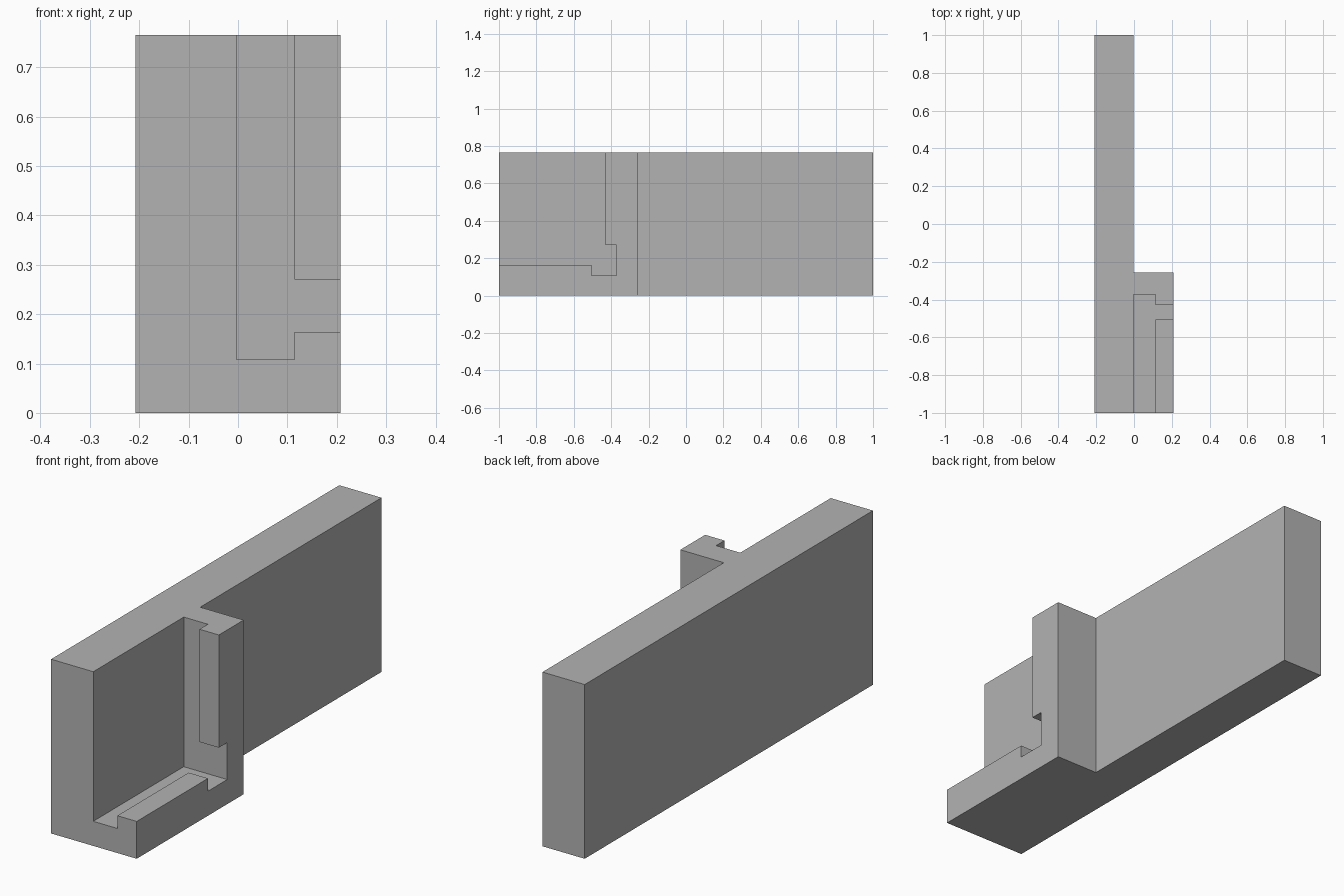
import bpy
import bmesh
from mathutils import Vector

cube = bpy.data.objects.get("Cube")
if cube:
    bpy.data.objects.remove(cube, do_unlink=True)

grey = bpy.data.materials.new("light grey")
grey.use_nodes = True
colour = (0.45, 0.45, 0.45, 1)
grey.diffuse_color = colour
grey.node_tree.nodes["Principled BSDF"].inputs["Base Color"].default_value = colour


def prism(name, profile, sweep):
    """Extrude a flat outline along a vector into a closed solid."""
    bm = bmesh.new()
    face = bm.faces.new([bm.verts.new(p) for p in profile])
    solid = bmesh.ops.extrude_face_region(bm, geom=[face], use_keep_orig=True)
    moved = [v for v in solid["geom"] if isinstance(v, bmesh.types.BMVert)]
    bmesh.ops.translate(bm, verts=moved, vec=Vector(sweep))
    bmesh.ops.recalc_face_normals(bm, faces=bm.faces)
    mesh = bpy.data.meshes.new(name)
    bm.to_mesh(mesh)
    bm.free()
    mesh.materials.append(grey)
    obj = bpy.data.objects.new(name, mesh)
    bpy.context.collection.objects.link(obj)
    return obj


def cut(body, cutter):
    """Subtract a helper solid, then discard it."""
    cutter.hide_render = True
    mod = body.modifiers.new("cut", "BOOLEAN")
    mod.operation = "DIFFERENCE"
    mod.solver = "EXACT"
    mod.object = cutter
    bpy.context.view_layer.objects.active = body
    bpy.ops.object.modifier_apply(modifier=mod.name)
    bpy.data.objects.remove(cutter, do_unlink=True)


side, height = 0.208, 0.765      # half width and full height
wall, lip = -0.003, 0.114        # x of the slab face and of the lips' inner face
floor, end = 0.108, -0.372       # pocket floor height and pocket end
outside = 1.2                    # overshoot for the cutters

# Long slab with a block on its right side
plan = [(-side, -1), (side, -1), (side, -0.258), (wall, -0.258), (wall, 1), (-side, 1)]
body = prism("slotted_slab", [(x, y, 0) for x, y in plan], (0, 0, height))

# Pocket open at the front and top
pocket = [(-outside, floor), (end, floor), (end, outside), (-outside, outside)]
cut(body, prism("pocket_cutter", [(wall, y, z) for y, z in pocket], (lip - wall, 0, 0)))

# Outer window that leaves a floor lip, an upright lip and a corner notch
window = [(-outside, 0.164), (-0.505, 0.164), (-0.505, floor), (end, floor),
          (end, 0.27), (-0.43, 0.27), (-0.43, outside), (-outside, outside)]
cut(body, prism("window_cutter", [(lip, y, z) for y, z in window], (outside, 0, 0)))
